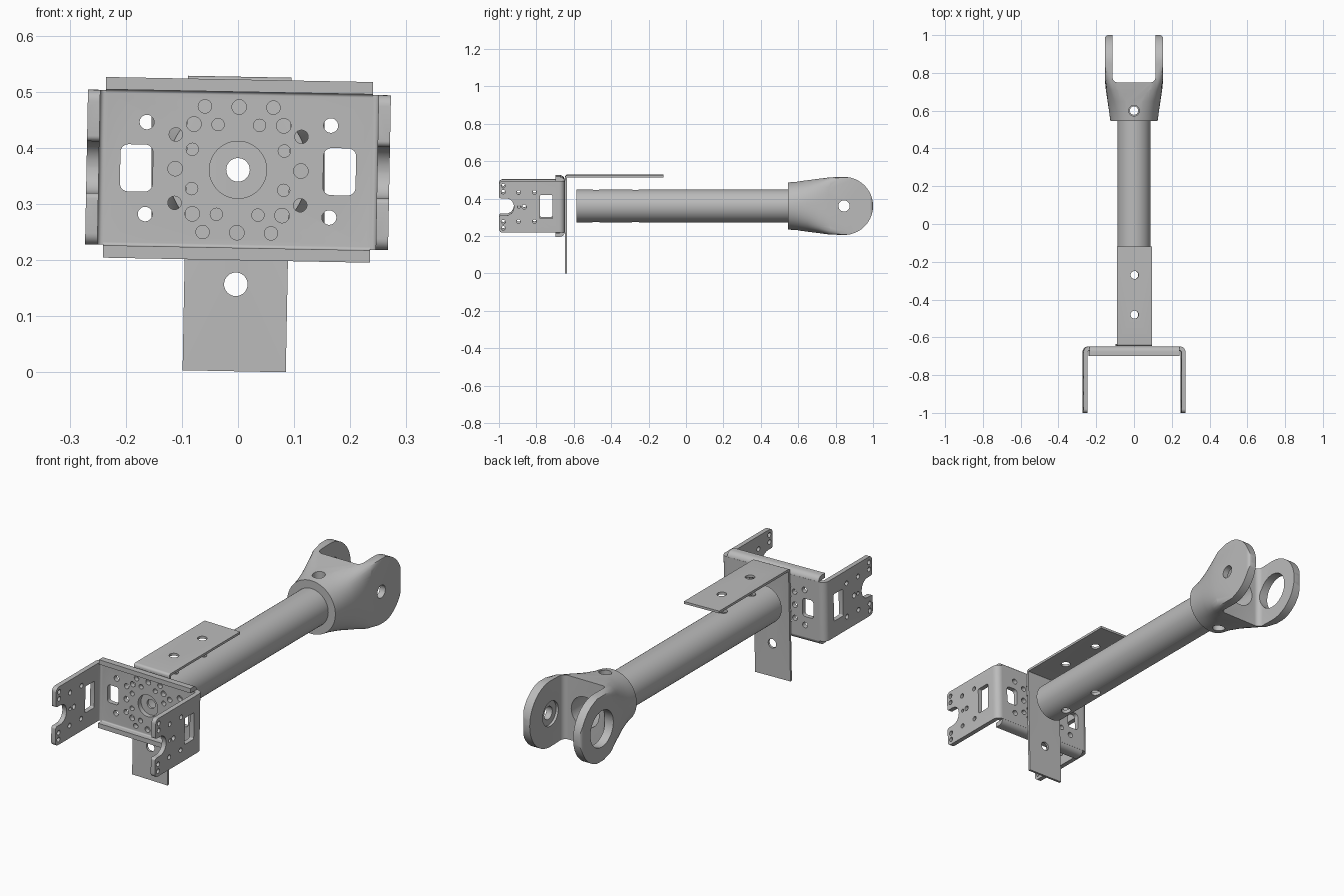
import bpy, bmesh, math
from mathutils import Vector

if "Cube" in bpy.data.objects:
    bpy.data.objects.remove(bpy.data.objects["Cube"], do_unlink=True)

AXIS_Z = 0.361      # height of the tube axis
TWIST = 0.019       # slight roll of the sheet metal parts

steel = bpy.data.materials.new("plain grey steel")
steel.use_nodes = True
GREY = (0.5, 0.5, 0.5, 1)
steel.diffuse_color = GREY
steel.node_tree.nodes["Principled BSDF"].inputs["Base Color"].default_value = GREY


def circle(u, v, r, n=32):
    return [(u + r * math.cos(2 * math.pi * i / n), v + r * math.sin(2 * math.pi * i / n)) for i in range(n)]


def fillet(points, radii, steps=6):
    """Round the corners of a 2D polygon."""
    out = []
    for i, p in enumerate(points):
        p, r = Vector(p), radii[i]
        if r == 0:
            out.append(tuple(p))
            continue
        a = (Vector(points[i - 1]) - p).normalized()
        b = (Vector(points[(i + 1) % len(points)]) - p).normalized()
        half = a.angle(b) / 2
        centre = p + (a + b).normalized() * (r / math.sin(half))
        start = p + a * (r / math.tan(half)) - centre
        end = p + b * (r / math.tan(half)) - centre
        sweep = start.angle_signed(end)
        first = math.atan2(start.y, start.x)
        for k in range(steps + 1):
            t = first - sweep * k / steps
            out.append((centre.x + r * math.cos(t), centre.y + r * math.sin(t)))
    return out


def rect(u, v, hu, hv, r):
    return fillet([(u - hu, v - hv), (u + hu, v - hv), (u + hu, v + hv), (u - hu, v + hv)], [r] * 4)


def place(axis, p, d):
    u, v = p
    return {"x": (d, u, v), "y": (u, d, v), "z": (u, v, d)}[axis]


def loft(bm, rings):
    loops = [[bm.verts.new(co) for co in ring] for ring in rings]
    n = len(loops[0])
    for lo, hi in zip(loops, loops[1:]):
        for i in range(n):
            bm.faces.new((lo[i], lo[(i + 1) % n], hi[(i + 1) % n], hi[i]))
    bm.faces.new(loops[0])
    bm.faces.new(loops[-1])


def make(name, *prisms, rings=None):
    """One object from prisms (axis, profile, start, end) or from loft rings."""
    bm = bmesh.new()
    for axis, profile, a, b in prisms:
        loft(bm, [[place(axis, p, d) for p in profile] for d in (a, b)])
    if rings:
        loft(bm, rings)
    bmesh.ops.recalc_face_normals(bm, faces=bm.faces)
    mesh = bpy.data.meshes.new(name)
    bm.to_mesh(mesh)
    bm.free()
    mesh.materials.append(steel)
    obj = bpy.data.objects.new(name, mesh)
    bpy.context.collection.objects.link(obj)
    return obj


def combine(obj, other, operation="DIFFERENCE"):
    other.hide_render = True
    mod = obj.modifiers.new("combine", "BOOLEAN")
    mod.operation, mod.object, mod.solver = operation, other, "EXACT"
    bpy.context.view_layer.objects.active = obj
    bpy.ops.object.modifier_apply(modifier=mod.name)
    bpy.data.objects.remove(other, do_unlink=True)


def finish(obj, roll=0):
    obj.location.z = AXIS_Z
    obj.rotation_euler.y = roll
    bpy.ops.object.select_all(action="DESELECT")
    obj.select_set(True)
    bpy.context.view_layer.objects.active = obj
    bpy.ops.object.shade_smooth_by_angle(angle=math.radians(28))


# Channel bracket: side flanges bent forward from a back plate
W, T, BACK = 0.27, 0.022, -0.648
I, F = W - T, BACK - T
bracket = make("channel_bracket", ("z", fillet(
    [(-W, -1), (-W, BACK), (W, BACK), (W, -1), (I, -1), (I, F), (-I, F), (-I, -1)],
    [0, 0.03, 0.03, 0, 0, 0.008, 0.008, 0]), -0.2, 0.2))
side = fillet([(-1, -0.138), (-0.6, -0.138), (-0.6, 0.138), (-1, 0.138),
               (-1, 0.046), (-0.92, 0.046), (-0.92, -0.046), (-1, -0.046)],
              [0.02, 0, 0, 0.02, 0.01, 0.044, 0.044, 0.01])
combine(bracket, make("side_outline", ("x", side, -0.4, 0.4)), "INTERSECT")

# Top and bottom lips of the bracket
H, L = 0.161, -0.698
lips = make("lips", ("x", fillet(
    [(L, -H), (BACK, -H), (BACK, H), (L, H), (L, H - T), (F, H - T), (F, T - H), (L, T - H)],
    [0, 0.028, 0.028, 0, 0, 0.006, 0.006, 0]), -0.238, 0.238))
combine(bracket, lips, "UNION")

# Back plate holes, repeated in all four quadrants
spots = {(0, 0, 0.051), (0.164, 0.082, 0.013), (0, 0.112, 0.013), (0.112, 0, 0.013),
         (0.061, 0.112, 0.012), (0.112, 0.061, 0.012), (0.08, 0.08, 0.013),
         (0.037, 0.08, 0.011), (0.082, 0.035, 0.011)}
plate_holes = {(sx * x, sz * z, r) for x, z, r in spots for sx in (1, -1) for sz in (1, -1)}
cuts = [("y", circle(x, z, r, 48 if r > 0.05 else 20), -0.69, -0.6) for x, z, r in sorted(plate_holes)]
cuts += [("y", rect(s * 0.181, 0, 0.029, 0.042, 0.014), -0.69, -0.6) for s in (1, -1)]
combine(bracket, make("plate_cutter", *cuts))

# Flange windows and holes, cut through both flanges
flange = [(-0.893, 0, 0.008), (-0.865, 0, 0.012)]
for s in (1, -1):
    flange += [(-0.977, s * 0.113, 0.011), (-0.977, s * 0.08, 0.011),
               (-0.895, s * 0.078, 0.011), (-0.81, s * 0.078, 0.011)]
cuts = [("x", circle(y, z, r, 20), -0.4, 0.4) for y, z, r in flange]
cuts.append(("x", rect(-0.747, 0, 0.034, 0.063, 0.006), -0.4, 0.4))
combine(bracket, make("flange_cutter", *cuts))
finish(bracket, TWIST)

# Angle plate behind the bracket
angle = make("angle_plate", ("x", fillet(
    [(-0.646, -0.359), (-0.646, 0.166), (-0.12, 0.166), (-0.12, 0.155), (-0.635, 0.155), (-0.635, -0.359)],
    [0, 0.012, 0, 0, 0.002, 0]), -0.092, 0.092))
bolt_rows = (-0.48, -0.27)
cuts = [("y", circle(0, z, 0.021), -0.7, -0.6) for z in (0, -0.204)]
cuts += [("z", circle(0, y, 0.021), 0.1, 0.2) for y in bolt_rows]
combine(angle, make("angle_cutter", *cuts))
finish(angle, TWIST)

# Hollow tube with cross holes
tube = make("tube", ("y", circle(0, 0, 0.088, 64), -0.585, 0.69))
combine(tube, make("tube_bore", ("y", circle(0, 0, 0.072, 64), -0.7, 0.8)))
combine(tube, make("tube_cutter", *[("z", circle(0, y, 0.022), -0.2, 0.2) for y in bolt_rows + (0.6,)]))
finish(tube)


# Fork: round collar flaring into a square block
def section(y, r, power, n=96):
    ring = []
    for i in range(n):
        c, s = math.cos(2 * math.pi * i / n), math.sin(2 * math.pi * i / n)
        k = r * (abs(c) ** power + abs(s) ** power) ** (-1 / power)
        ring.append((k * c, y, k * s))
    return ring


fork = make("fork", rings=[section(0.545, 0.125, 2), section(0.59, 0.131, 2.1), section(0.65, 0.14, 2.6),
                           section(0.71, 0.149, 4), section(0.77, 0.155, 10), section(0.83, 0.156, 30),
                           section(1.05, 0.156, 30)])
# Rounded arm ends seen from the side, and softened tips seen from above
arc = [(0.845 + 0.155 * math.cos(t), 0.155 * math.sin(t))
       for t in (math.pi * (k / 40 - 0.5) for k in range(41))]
outline = [(0.5, 0.128), (0.5, -0.128), (0.6, -0.131), (0.77, -0.153)] + arc + [(0.77, 0.153), (0.6, 0.131)]
combine(fork, make("arm_outline", ("x", outline, -0.3, 0.3)), "INTERSECT")
combine(fork, make("tip_outline", ("z", fillet([(-0.154, 0.5), (0.154, 0.5), (0.154, 1), (-0.154, 1)],
                                               [0, 0, 0.018, 0.018]), -0.3, 0.3)), "INTERSECT")
# Slot between the arms, tube seat, pin holes and cross hole
combine(fork, make("slot", ("z", fillet([(-0.113, 0.75), (0.113, 0.75), (0.113, 1.1), (-0.113, 1.1)],
                                        [0.025, 0.025, 0, 0]), -0.3, 0.3)))
combine(fork, make("tube_seat", ("y", circle(0, 0, 0.0875, 64), 0.5, 0.69)))
combine(fork, make("fork_bore", ("y", circle(0, 0, 0.072, 64), 0.6, 0.8)))
combine(fork, make("pin_holes", ("x", circle(0.845, 0, 0.03), 0.05, 0.3),
                   ("x", circle(0.845, 0, 0.085, 64), -0.3, -0.05)))
combine(fork, make("pin_recess", ("x", circle(0.845, 0, 0.058, 48), 0.05, 0.125)))
combine(fork, make("cross_hole", ("z", circle(0, 0.6, 0.028), -0.3, 0.3)))
finish(fork)
